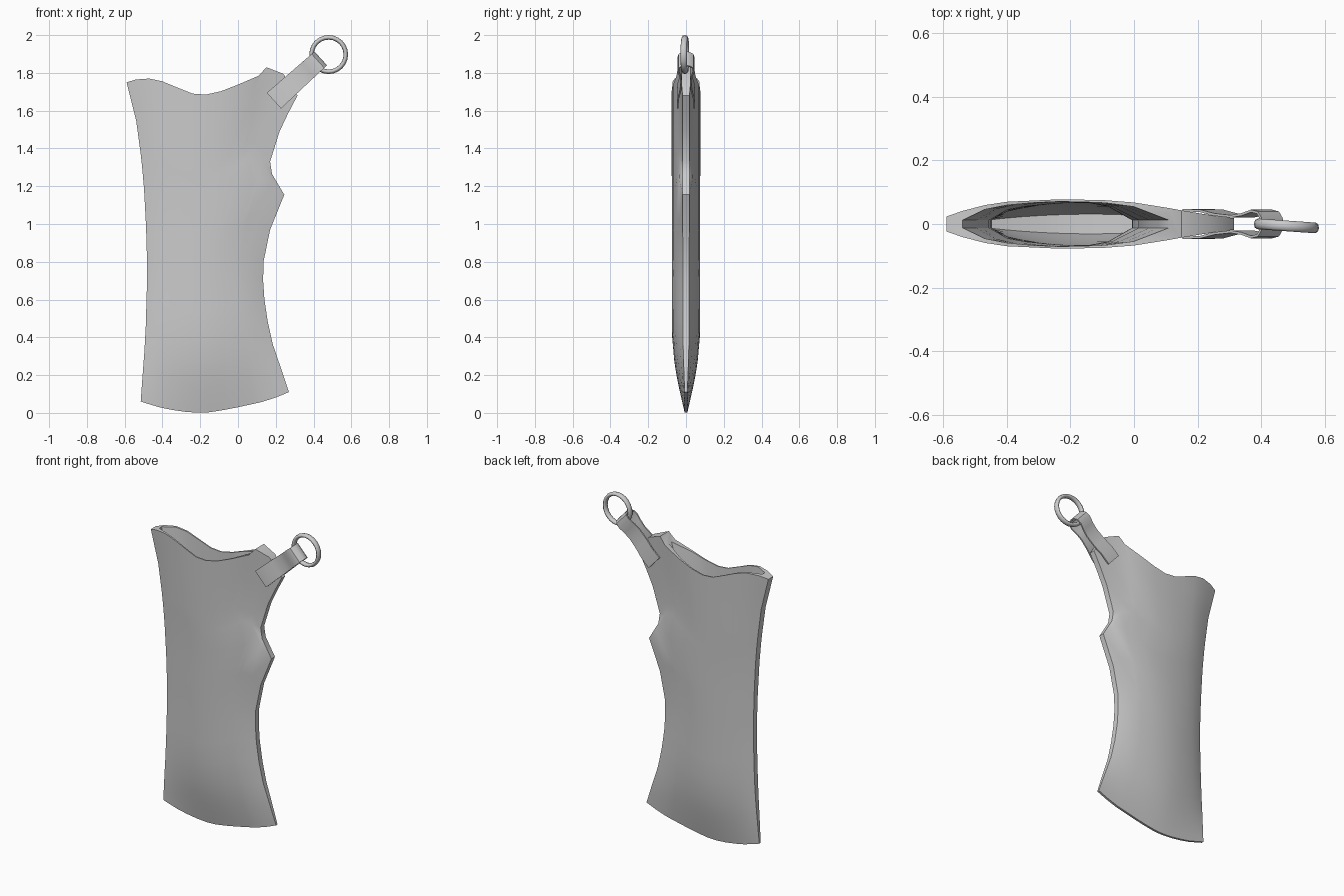
import bpy, bmesh, math
from mathutils import Vector

cube = bpy.data.objects.get("Cube")
if cube:
    bpy.data.objects.remove(cube)

grey = bpy.data.materials.new("plain grey")
grey.use_nodes = True
colour = (0.6, 0.6, 0.6, 1)
grey.diffuse_color = colour
grey.node_tree.nodes["Principled BSDF"].inputs["Base Color"].default_value = colour


def finish(bm, name, angle=40):
    bmesh.ops.recalc_face_normals(bm, faces=bm.faces)
    mesh = bpy.data.meshes.new(name)
    bm.to_mesh(mesh)
    bm.free()
    mesh.materials.append(grey)
    obj = bpy.data.objects.new(name, mesh)
    bpy.context.collection.objects.link(obj)
    bpy.ops.object.select_all(action='DESELECT')
    obj.select_set(True)
    bpy.context.view_layer.objects.active = obj
    bpy.ops.object.shade_smooth_by_angle(angle=math.radians(angle))
    return obj


def sample(points, t):
    """Linear lookup in a list of (key, value) pairs."""
    for (a, p), (b, q) in zip(points, points[1:]):
        if t <= b:
            return p + (q - p) * max(0, (t - a) / (b - a))
    return points[-1][1]


# Sheath outline, as (x, z) points along each of the four edges
TOP = [(-.59, 1.75), (-.54, 1.765), (-.47, 1.77), (-.4, 1.755), (-.32, 1.722), (-.24, 1.69),
       (-.17, 1.685), (-.09, 1.703), (0, 1.738), (.11, 1.785), (.15, 1.83), (.24, 1.795), (.315, 1.68)]
BOTTOM = [(-.515, .06), (-.42, .03), (-.31, .008), (-.2, 0), (-.13, .005), (0, .03), (.16, .065), (.27, .11)]
LEFT = [(-.515, .06), (-.505, .2), (-.49, .4), (-.48, .75), (-.49, 1.1), (-.51, 1.33), (-.535, 1.53), (-.59, 1.75)]
RIGHT = [(.27, .11), (.228, .235), (.185, .36), (.158, .48), (.14, .6), (.133, .7), (.135, .8), (.17, .97),
         (.245, 1.155), (.18, 1.265), (.17, 1.33), (.22, 1.49), (.265, 1.585), (.315, 1.68)]


def by(points, axis):
    """Key an edge by its 0..1 position along one axis."""
    lo, hi = points[0][axis], points[-1][axis]
    return [((p[axis] - lo) / (hi - lo), Vector((p[0], 0, p[1]))) for p in points]


top, bottom, left, right = by(TOP, 0), by(BOTTOM, 0), by(LEFT, 1), by(RIGHT, 1)
US = [u for u, _ in top]
VS = sorted([v for v, _ in right] + [.02, .045, .115])


def outline(u, v):
    """Blend the four edges into one flat sheet."""
    def bow(edge):
        return sample(edge, u) - edge[0][1].lerp(edge[-1][1], u)
    return sample(left, v).lerp(sample(right, v), u) + bow(bottom) * (1 - v) + bow(top) * v


MOUTH = [(0, .024), (.1, .055), (.21, .07), (.4, .078), (.55, .075), (.65, .068),
         (.775, .05), (.87, .034), (1, .018)]


def half_depth(u, v):
    lens = .017 + .057 * math.sin(math.pi * u) ** .75
    depth = lens + (sample(MOUTH, u) - lens) * max(0, (v - .4) / .6)
    taper = math.sin(math.pi / 2 * min(1, v / .26))
    return .007 + (depth - .007) * taper


# Sheath: outer skin, thin edges, and an inner pocket open at the mouth
bm = bmesh.new()
IN0, IN1, FLOOR = 1, 9, 3


def pocket_depth(i, j):
    a = (US[i] - US[IN0]) / (US[IN1] - US[IN0])
    round_end = .012 + .06 * (4 * a * (1 - a)) ** .6
    return max(.002, min(round_end, half_depth(US[i], VS[j]) - .007))


outer, inner = {}, {}
for side in (-1, 1):
    for j, v in enumerate(VS):
        for i, u in enumerate(US):
            p = outline(u, v)
            outer[side, i, j] = bm.verts.new(p + Vector((0, side * half_depth(u, v), 0)))
            if IN0 <= i <= IN1 and j >= FLOOR:
                inner[side, i, j] = bm.verts.new(p + Vector((0, side * pocket_depth(i, j), 0)))

NU, NV = len(US) - 1, len(VS) - 1


def skin(grid, i0, i1, j0):
    for side in (-1, 1):
        for i in range(i0, i1):
            for j in range(j0, NV):
                bm.faces.new([grid[side, i, j], grid[side, i + 1, j],
                              grid[side, i + 1, j + 1], grid[side, i, j + 1]])
    for i in (i0, i1):
        for j in range(j0, NV):
            bm.faces.new([grid[-1, i, j], grid[1, i, j], grid[1, i, j + 1], grid[-1, i, j + 1]])
    for i in range(i0, i1):
        bm.faces.new([grid[-1, i, j0], grid[1, i, j0], grid[1, i + 1, j0], grid[-1, i + 1, j0]])


skin(outer, 0, NU, 0)
skin(inner, IN0, IN1, FLOOR)
# Rim round the mouth, and solid tops beyond its ends
for i in range(NU):
    if IN0 <= i < IN1:
        for side in (-1, 1):
            bm.faces.new([outer[side, i, NV], outer[side, i + 1, NV],
                          inner[side, i + 1, NV], inner[side, i, NV]])
    else:
        loop = [outer[-1, i, NV], outer[-1, i + 1, NV], outer[1, i + 1, NV], outer[1, i, NV]]
        if i + 1 == IN0:
            loop[2:2] = [inner[-1, IN0, NV], inner[1, IN0, NV]]
        if i == IN1:
            loop += [inner[1, IN1, NV], inner[-1, IN1, NV]]
        bm.faces.new(loop)
finish(bm, "sheath")

# Strap: a band folded round the ring, gripping both faces of the sheath
base, tip = Vector((.19, 0, 1.653)), Vector((.433, 0, 1.872))
along = (tip - base).normalized()
across = Vector((-along.z, 0, along.x))
front = [(0, .043), (.07, .042), (.13, .03), (.2, .024), (.245, .03), (.285, .041), (.312, .036), (.326, .018)]
path = [(s, -y) for s, y in front] + [(.33, 0)] + [(s, y) for s, y in reversed(front)]
bm = bmesh.new()
rings = []
for k, (s, y) in enumerate(path):
    a, b = path[max(0, k - 1)], path[min(len(path) - 1, k + 1)]
    tangent = Vector((b[0] - a[0], b[1] - a[1])).normalized()
    n = Vector((tangent.y, -tangent.x)) * .004
    width = .056 - .02 * s
    rings.append([bm.verts.new(base + along * (s + e * n.x) + Vector((0, y + e * n.y, 0)) + across * w * width)
                  for e, w in ((-1, -1), (1, -1), (1, 1), (-1, 1))])
for a, b in zip(rings, rings[1:]):
    for k in range(4):
        bm.faces.new([a[k], a[(k + 1) % 4], b[(k + 1) % 4], b[k]])
bm.faces.new(rings[0])
bm.faces.new(rings[-1])
finish(bm, "strap")

# Ring: slightly turned about its upright axis
bpy.ops.mesh.primitive_torus_add(major_segments=24, minor_segments=8, major_radius=.091, minor_radius=.012,
                                 location=(.48, -.006, 1.897), rotation=(math.pi / 2, 0, math.radians(-4)))
ring = bpy.context.object
ring.name = "ring"
ring.scale.z = 1.4
ring.data.materials.append(grey)
bpy.ops.object.shade_smooth_by_angle(angle=math.radians(50))
